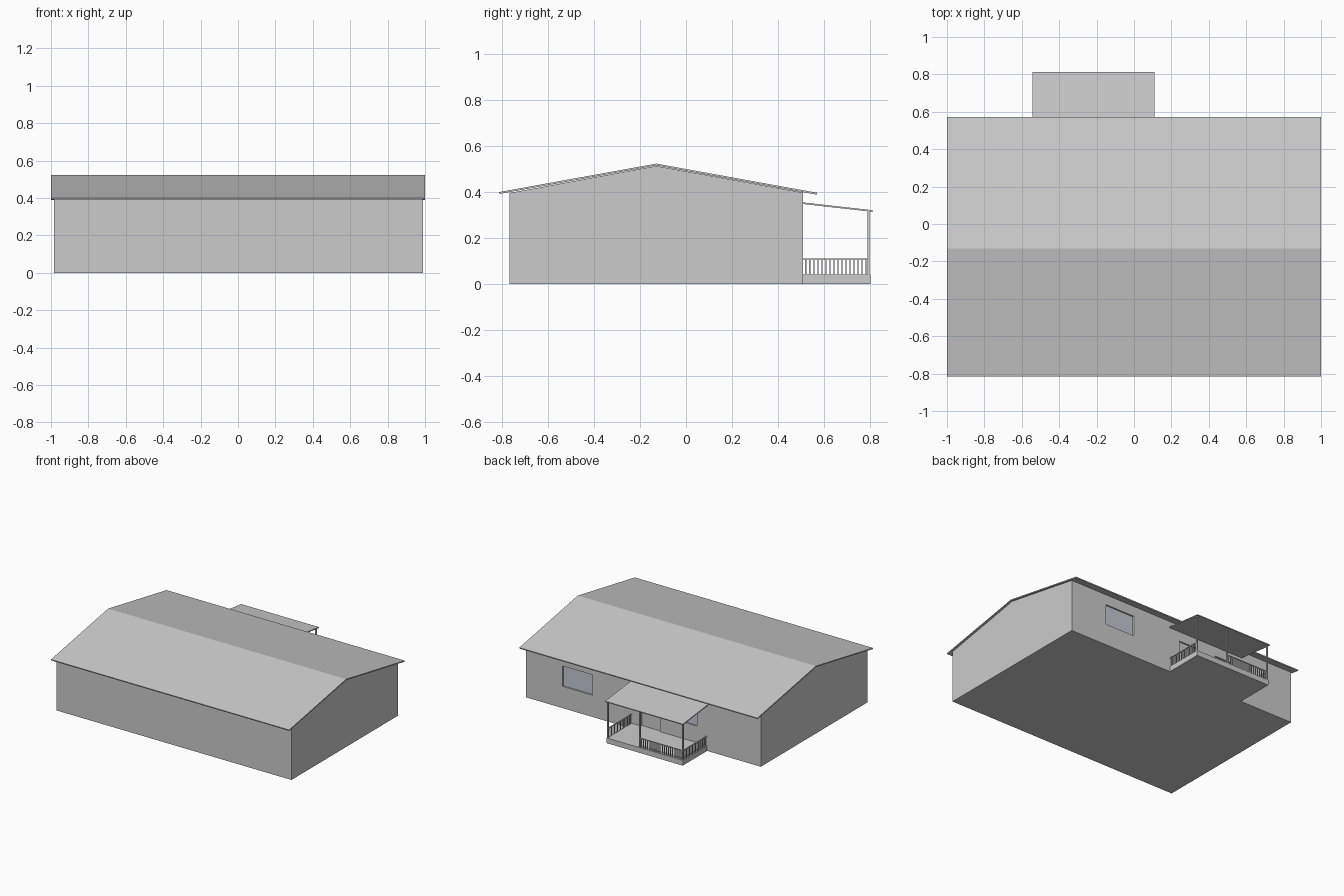
import bpy, bmesh

if "Cube" in bpy.data.objects:
    bpy.data.objects.remove(bpy.data.objects["Cube"])


def box(name, x0, x1, y0, y1, z0, z1):
    return prism(name, [(y0, z0), (y1, z0), (y1, z1), (y0, z1)], x0, x1)


def prism(name, profile, x0, x1):
    """Extrude a (y, z) profile along x."""
    bm = bmesh.new()
    face = bm.faces.new([bm.verts.new((x0, y, z)) for y, z in profile])
    new = bmesh.ops.extrude_face_region(bm, geom=[face])["geom"]
    bmesh.ops.translate(bm, vec=(x1 - x0, 0, 0),
                        verts=[v for v in new if isinstance(v, bmesh.types.BMVert)])
    bmesh.ops.recalc_face_normals(bm, faces=bm.faces)
    me = bpy.data.meshes.new(name)
    bm.to_mesh(me)
    bm.free()
    ob = bpy.data.objects.new(name, me)
    bpy.context.collection.objects.link(ob)
    return ob


BACK = 0.51            # back wall plane
PX0, PX1 = -0.535, 0.105   # porch sides
PY = 0.80              # porch outer edge
FLOOR = 0.04

# house body with gable ends
body = prism("house_walls", [(-0.77, 0), (BACK, 0), (BACK, 0.398),
                             (-0.13, 0.514), (-0.77, 0.396)], -0.985, 0.988)

# thin gable roof slab
t = 0.008
prism("main_roof", [(-0.813, 0.392), (-0.13, 0.524 - t), (0.57, 0.389),
                    (0.571, 0.389 + t), (-0.13, 0.524), (-0.815, 0.392 + t)], -1, 1)

# recessed openings in the back wall
glass = bpy.data.materials.new("glass")
glass.diffuse_color = (0.55, 0.58, 0.65, 1)
glass.use_nodes = True
glass.node_tree.nodes["Principled BSDF"].inputs["Base Color"].default_value = glass.diffuse_color
openings = [("back_window", 0.43, 0.68, 0.165, 0.32, glass),
            ("porch_window", -0.45, -0.30, 0.165, 0.275, glass),
            ("porch_door", -0.14, 0.02, FLOOR, 0.275, None)]
for name, x0, x1, z0, z1, mat in openings:
    cut = box(name + "_cutter", x0, x1, BACK - 0.014, BACK + 0.05, z0, z1)
    cut.hide_render = True
    cut.hide_set(True)
    mod = body.modifiers.new(name, "BOOLEAN")
    mod.object = cut
    mod.operation = "DIFFERENCE"
    mod.solver = "EXACT"
    panel = box(name, x0, x1, BACK - 0.016, BACK - 0.011, z0, z1)
    if mat:
        panel.data.materials.append(mat)

# porch deck and lean-to roof
box("porch_deck", PX0, PX1, BACK, PY + 0.003, 0, FLOOR)
prism("porch_roof", [(BACK, 0.348), (0.812, 0.314), (0.813, 0.321), (BACK, 0.355)],
      -0.543, 0.11)

# porch posts
MID = -0.17
for i, x in enumerate((PX0 + 0.005, MID, PX1 - 0.005)):
    box(f"porch_post_{i}", x - 0.005, x + 0.005, PY - 0.01, PY, FLOOR, 0.318)

# railings: two sides and half of the outer edge
w, step = 0.0025, 0.0175
for side, x in (("left", PX0 + 0.005), ("right", PX1 - 0.005)):
    box(f"{side}_rail", x - 0.004, x + 0.004, BACK, PY - 0.005, 0.106, 0.111)
    for i in range(16):
        y = BACK + 0.012 + i * step
        box(f"{side}_baluster_{i}", x - w, x + w, y - w, y + w, FLOOR, 0.107)
yr = PY - 0.005
box("outer_rail", PX0, MID, yr - 0.004, yr + 0.004, 0.106, 0.111)
for i in range(20):
    x = PX0 + 0.02 + i * step
    box(f"outer_baluster_{i}", x - w, x + w, yr - w, yr + w, FLOOR, 0.107)
